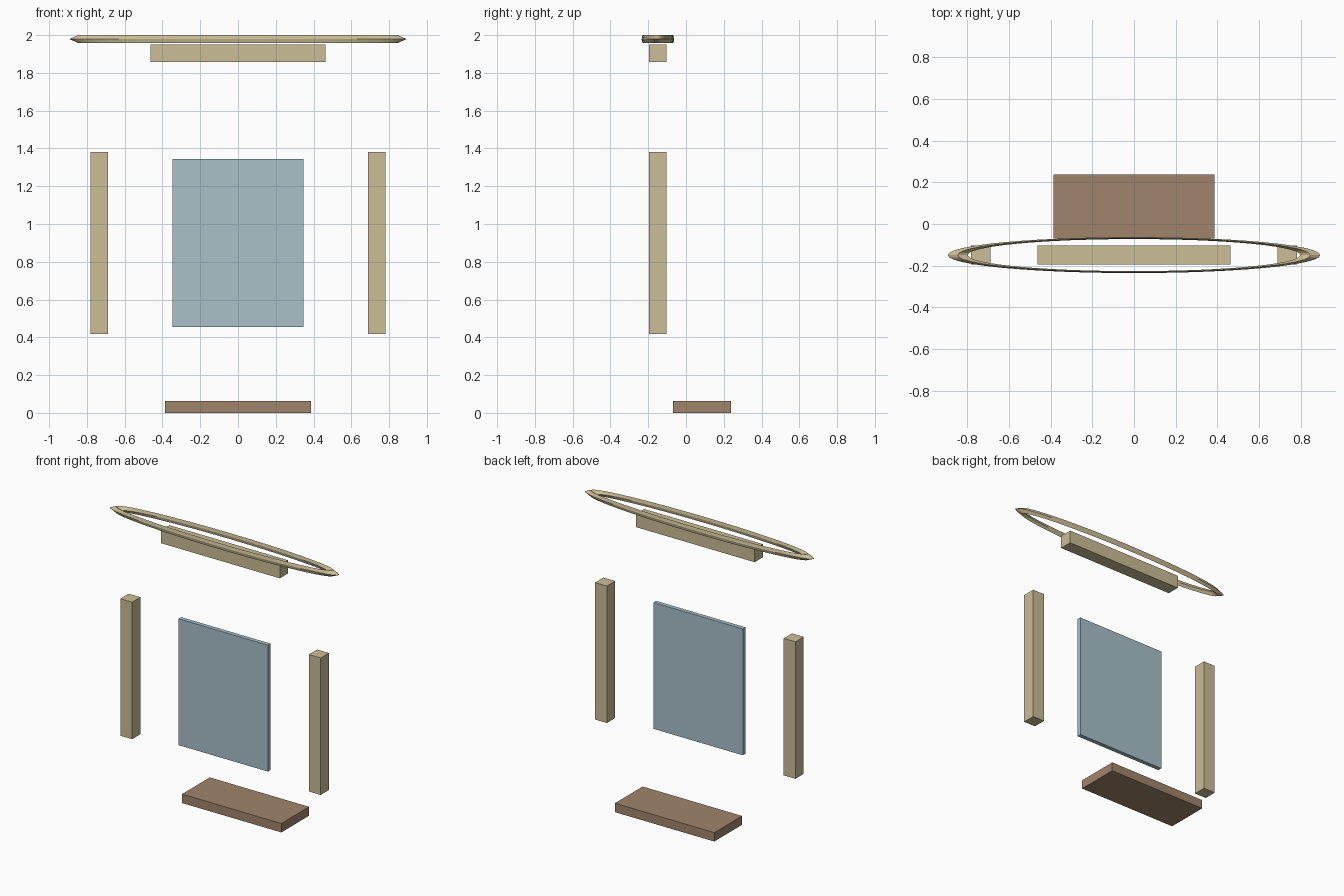
import bpy, bmesh, math

if "Cube" in bpy.data.objects:
    bpy.data.objects.remove(bpy.data.objects["Cube"])


def srgb(r, g, b):
    lin = [(c / 255 / 12.92) if c < 10 else ((c / 255 + 0.055) / 1.055) ** 2.4 for c in (r, g, b)]
    return (*lin, 1.0)


def material(name, rgb):
    m = bpy.data.materials.new(name)
    m.diffuse_color = srgb(*rgb)
    m.use_nodes = True
    m.node_tree.nodes["Principled BSDF"].inputs["Base Color"].default_value = m.diffuse_color
    return m


cream = material("cream stone", (203, 189, 150))
brown = material("brown wood", (160, 133, 108))
blue = material("pale blue glass", (168, 193, 201))


def finish(name, bm, mat):
    bmesh.ops.recalc_face_normals(bm, faces=bm.faces)
    mesh = bpy.data.meshes.new(name)
    bm.to_mesh(mesh)
    bm.free()
    mesh.materials.append(mat)
    obj = bpy.data.objects.new(name, mesh)
    bpy.context.collection.objects.link(obj)


def box(name, low, high, mat):
    bm = bmesh.new()
    bmesh.ops.create_cube(bm, size=1)
    for v in bm.verts:
        v.co = [(a + b) / 2 + c * (b - a) for a, b, c in zip(low, high, v.co)]
    finish(name, bm, mat)


def oval_ring(name, centre, major, minor, y_scale, z_scale, mat, steps=48, sides=4):
    bm = bmesh.new()
    loops = []
    for i in range(steps):
        a = math.tau * i / steps
        loop = []
        for j in range(sides):
            b = math.tau * j / sides
            r = major + minor * math.cos(b)
            loop.append(bm.verts.new((centre[0] + r * math.cos(a),
                                      centre[1] + r * math.sin(a) * y_scale,
                                      centre[2] + minor * math.sin(b) * z_scale)))
        loops.append(loop)
    for i in range(steps):
        p, q = loops[i], loops[(i + 1) % steps]
        for j in range(sides):
            k = (j + 1) % sides
            bm.faces.new((p[j], q[j], q[k], p[k]))
    finish(name, bm, mat)


# Sill, pane and lintel
box("sill", (-0.387, -0.07, 0), (0.387, 0.238, 0.063), brown)
box("window_pane", (-0.348, -0.165, 0.455), (0.348, -0.135, 1.345), blue)
box("lintel", (-0.463, -0.195, 1.858), (0.463, -0.103, 1.95), cream)

# Side posts
for side, x in (("left", -0.735), ("right", 0.735)):
    box(side + "_post", (x - 0.046, -0.195, 0.417), (x + 0.046, -0.103, 1.382), cream)

# Flattened oval arch ring with a faceted section
oval_ring("arch_ring", (0, -0.149, 1.979), 0.845, 0.048, 0.0965, 0.4375, cream)
